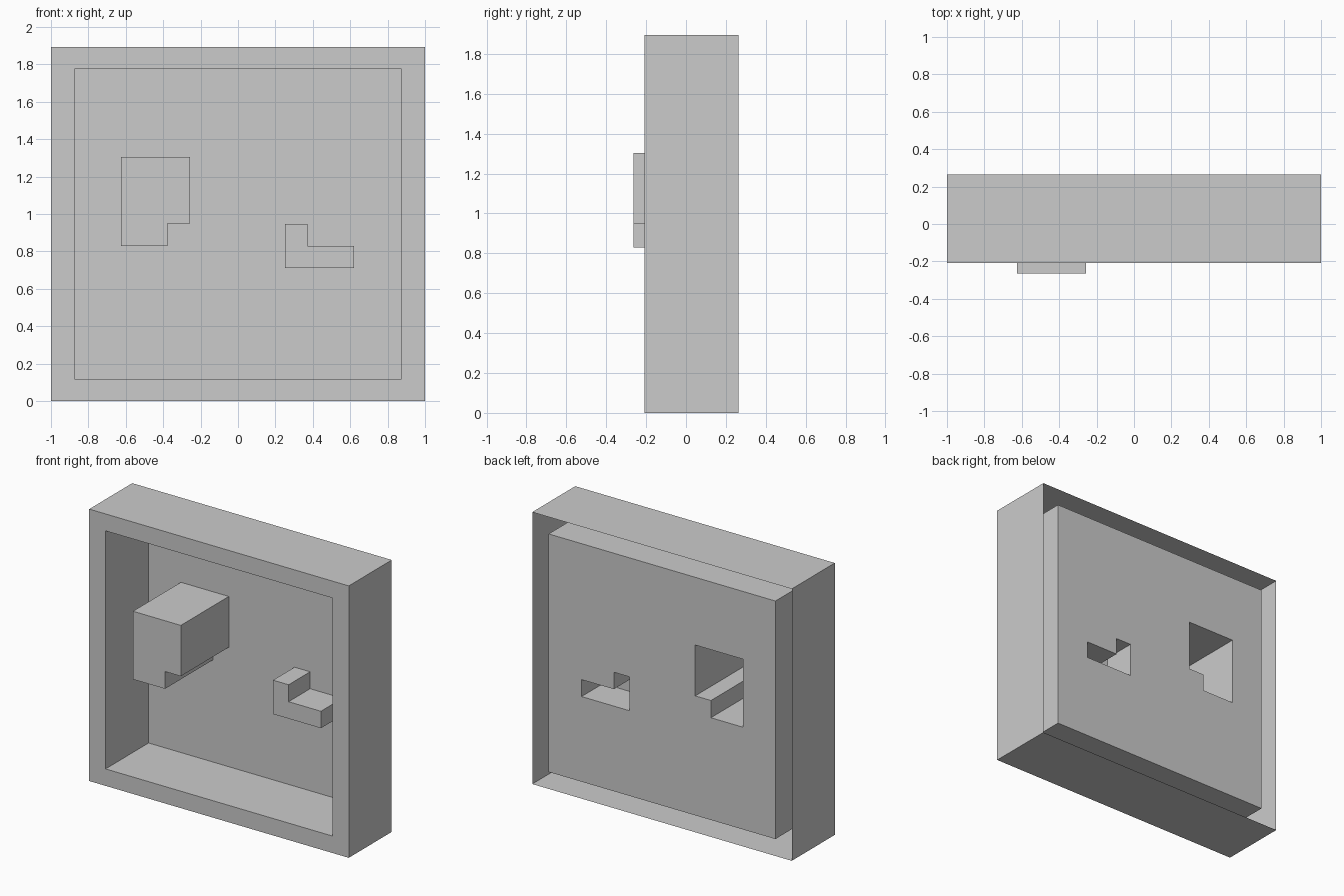
import bpy, bmesh
from mathutils import Vector

if "Cube" in bpy.data.objects:
    bpy.data.objects.remove(bpy.data.objects["Cube"])

# Depth levels (y) of the pressed sheet, open at the back
FRONT, BACK = -0.209, 0.264
BIG_FRONT, SMALL_FRONT = -0.264, 0.027


def rect(x, z0, z1):
    return [(-x, z0), (x, z0), (x, z1), (-x, z1)]


# Front profiles (x, z)
outer = rect(1.0, 0.0, 1.894)
opening = rect(0.874, 0.118, 1.776)
big = [(-0.625, 0.83), (-0.377, 0.83), (-0.377, 0.95),
       (-0.256, 0.95), (-0.256, 1.304), (-0.625, 1.304)]
small = [(0.251, 0.711), (0.62, 0.711), (0.62, 0.829),
         (0.371, 0.829), (0.371, 0.947), (0.251, 0.947)]


def loop(bm, pts, y):
    return [bm.verts.new((x, y, z)) for x, z in pts]


def walls(bm, pts, y0, y1):
    a, b = loop(bm, pts, y0), loop(bm, pts, y1)
    for i in range(len(pts)):
        j = (i + 1) % len(pts)
        bm.faces.new((a[i], a[j], b[j], b[i]))


def cap(bm, y, *profiles):
    """Flat front-facing sheet; profiles after the first are holes."""
    edges = []
    for pts in profiles:
        v = loop(bm, pts, y)
        edges += [bm.edges.new((v[i - 1], v[i])) for i in range(len(v))]
    bmesh.ops.triangle_fill(bm, edges=edges, use_beauty=True,
                            normal=Vector((0, -1, 0)))


def finish(name, bm):
    bmesh.ops.remove_doubles(bm, verts=bm.verts[:], dist=1e-5)
    bmesh.ops.recalc_face_normals(bm, faces=bm.faces[:])
    # Turn the sheet so that its flat face looks to the front
    flat = max(bm.faces, key=lambda f: abs(f.normal.y))
    if flat.normal.y > 0:
        bmesh.ops.reverse_faces(bm, faces=bm.faces[:])
    bmesh.ops.dissolve_limit(bm, angle_limit=0.01, verts=bm.verts[:], edges=bm.edges[:])
    mesh = bpy.data.meshes.new(name)
    bm.to_mesh(mesh)
    bm.free()
    bpy.context.collection.objects.link(bpy.data.objects.new(name, mesh))


# Outer frame: four side walls and the front border
bm = bmesh.new()
walls(bm, outer, FRONT, BACK)
cap(bm, FRONT, outer, opening)
finish("outer_frame", bm)

# Recessed tray: inner walls and back panel with two openings
bm = bmesh.new()
walls(bm, opening, FRONT, BACK)
cap(bm, BACK, opening, big, small)
finish("recessed_tray", bm)

# Hollow raised blocks, open at the back
for name, pts, y in (("large_block", big, BIG_FRONT), ("small_block", small, SMALL_FRONT)):
    bm = bmesh.new()
    walls(bm, pts, y, BACK)
    cap(bm, y, pts)
    finish(name, bm)
